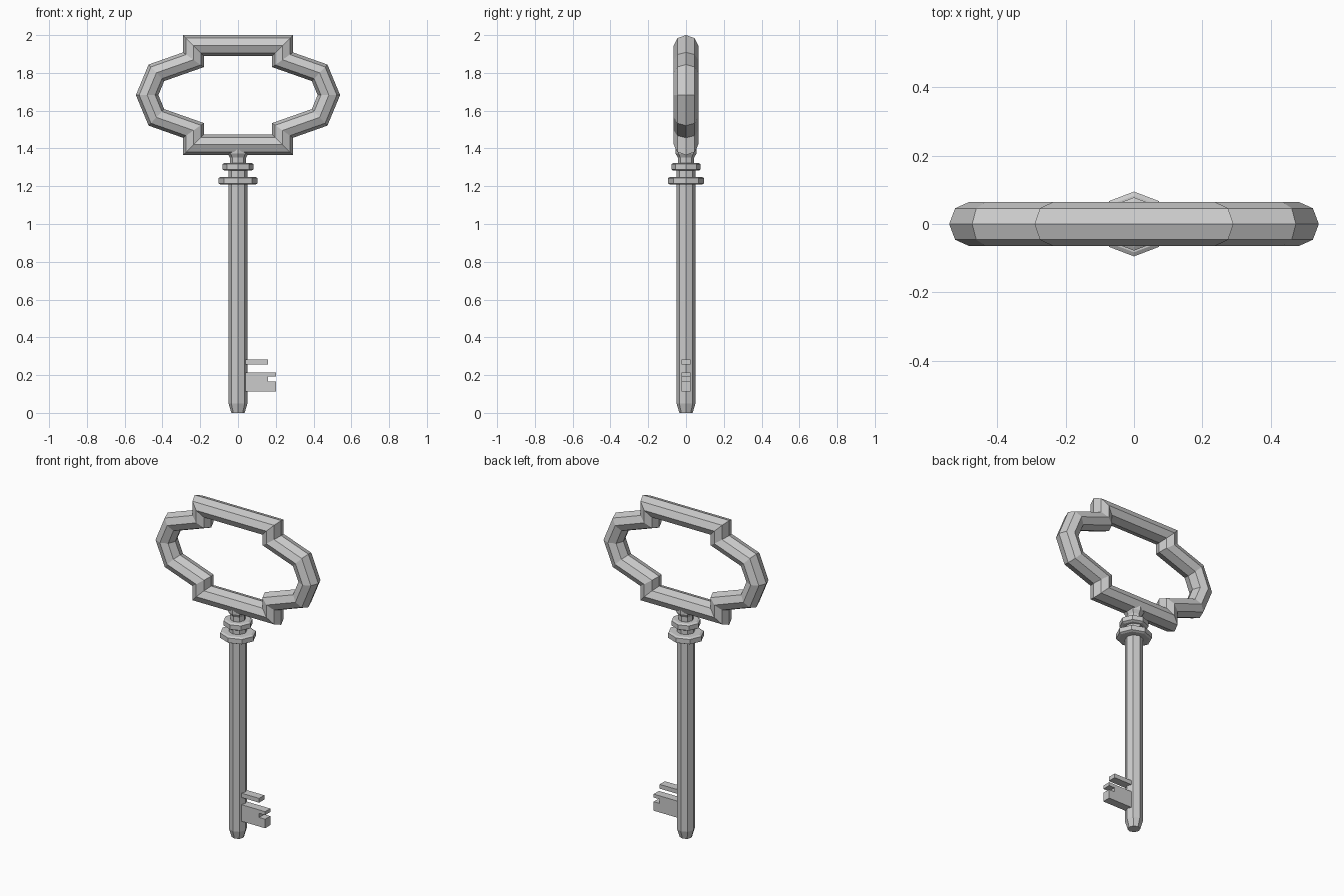
import bpy, bmesh
from math import cos, sin, pi
from mathutils import Vector

if "Cube" in bpy.data.objects:
    bpy.data.objects.remove(bpy.data.objects["Cube"])


def finish(name, bm):
    bmesh.ops.recalc_face_normals(bm, faces=bm.faces)
    me = bpy.data.meshes.new(name)
    bm.to_mesh(me)
    bm.free()
    ob = bpy.data.objects.new(name, me)
    bpy.context.collection.objects.link(ob)
    return ob


def skin(bm, rings, closed):
    n = len(rings[0])
    for i in range(len(rings) if closed else len(rings) - 1):
        a, b = rings[i], rings[(i + 1) % len(rings)]
        for k in range(n):
            bm.faces.new((a[k], a[(k + 1) % n], b[(k + 1) % n], b[k]))
    if not closed:
        bm.faces.new(rings[0])
        bm.faces.new(rings[-1])


def lathe(name, profile, sy=1.0, sides=8):
    bm = bmesh.new()
    rings = [[bm.verts.new((r * cos(2 * pi * k / sides), sy * r * sin(2 * pi * k / sides), z))
              for k in range(sides)] for r, z in profile]
    skin(bm, rings, False)
    return finish(name, bm)


def plate(name, outline, half):
    bm = bmesh.new()
    rings = [[bm.verts.new((x, y, z)) for x, z in outline] for y in (-half, half)]
    skin(bm, rings, False)
    return finish(name, bm)


# Bow: octagonal section swept with mitred corners round a mirrored outline
MID = 1.6825
quarter = [(0.236, 0.2625), (0.236, 0.187), (0.432, 0.118)]
right = quarter + [(0.481, 0)] + [(x, -z) for x, z in reversed(quarter)]
path = [Vector(p) for p in right + [(-x, z) for x, z in reversed(right)]]
bm = bmesh.new()
rings = []
for i, p in enumerate(path):
    d1 = (p - path[i - 1]).normalized()
    d2 = (path[(i + 1) % len(path)] - p).normalized()
    n1, n2 = Vector((-d1.y, d1.x)), Vector((-d2.y, d2.x))
    mitre = (n1 + n2) / (1 + n1.dot(n2))
    ring = []
    for k in range(8):
        q = p + mitre * 0.055 * cos(k * pi / 4)
        ring.append(bm.verts.new((q.x, 0.065 * sin(k * pi / 4), MID + q.y)))
    rings.append(ring)
skin(bm, rings, True)
finish("bow", bm)

# Shaft with tapered tip, running up through the collars into the bow
lathe("shaft", [(0.035, 0), (0.05, 0.05), (0.05, 1.285), (0.043, 1.30),
                (0.043, 1.352), (0.055, 1.372), (0.055, 1.40)])

# Two collars
lathe("lower_collar", [(0.09, 1.208), (0.103, 1.214), (0.103, 1.243), (0.09, 1.25)], 0.92)
lathe("upper_collar", [(0.07, 1.282), (0.083, 1.289), (0.083, 1.317), (0.07, 1.324)], 0.94)

# Bit: a thin upper tooth and a notched lower block
plate("upper_tooth", [(0.03, 0.257), (0.16, 0.257), (0.16, 0.283), (0.03, 0.283)], 0.025)
plate("lower_tooth", [(0.03, 0.112), (0.2, 0.112), (0.2, 0.167), (0.16, 0.167),
                      (0.16, 0.192), (0.2, 0.192), (0.2, 0.213), (0.03, 0.213)], 0.025)
